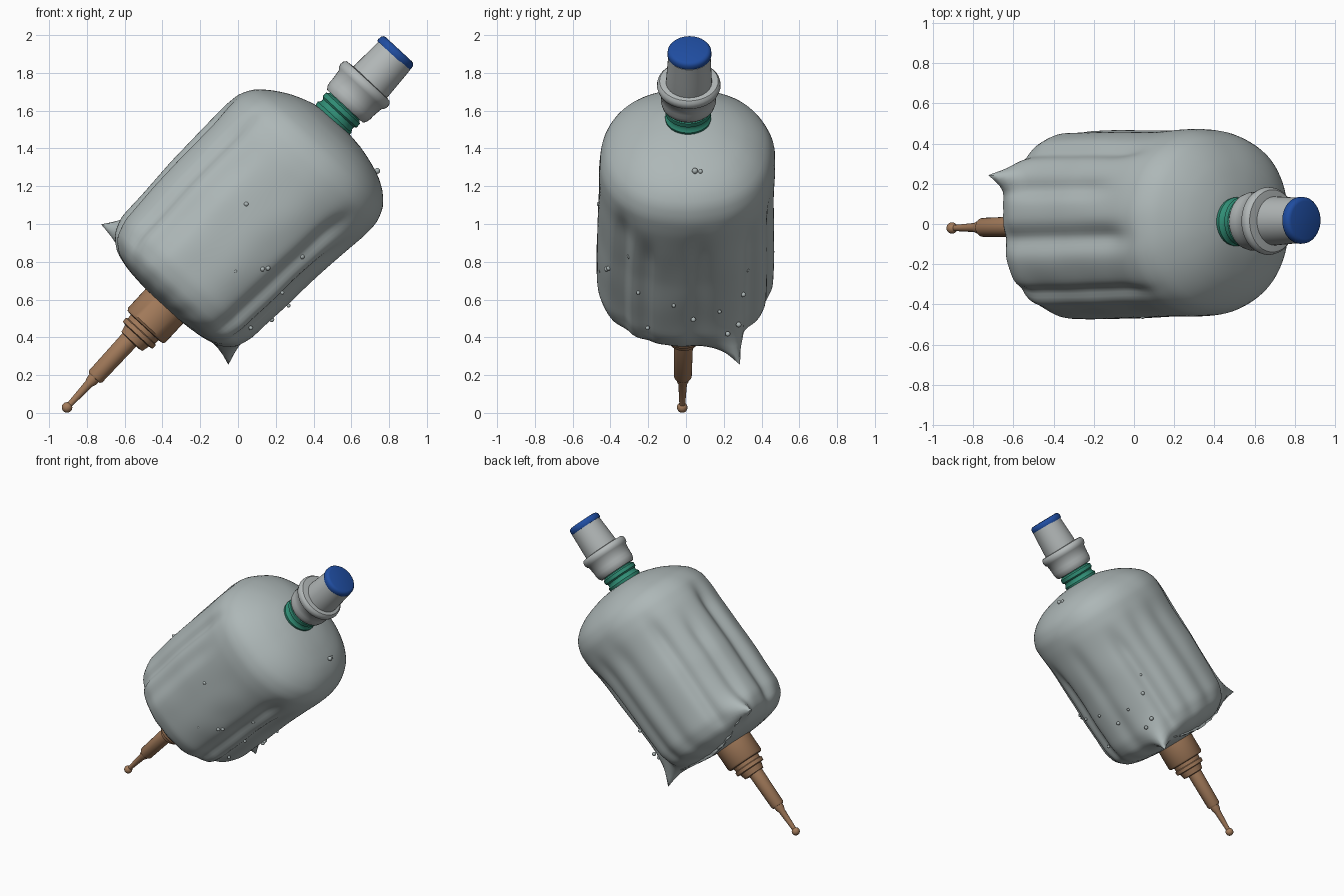
import bpy, bmesh, math, random
from mathutils import Vector, noise

if "Cube" in bpy.data.objects:
    bpy.data.objects.remove(bpy.data.objects["Cube"])

random.seed(4)
A = Vector((0.678, 0.0, 0.735))      # long axis of the bottle
P = Vector((-0.735, 0.0, 0.678))     # across the axis, up and left


def loc(u, v, y):
    """Position from distance along the axis, across it, and sideways."""
    return Vector((0, y + 0.015 * u, 1.01)) + A * u + P * v


def material(name, rgb):
    m = bpy.data.materials.new(name)
    m.diffuse_color = (*rgb, 1)
    m.use_nodes = True
    m.node_tree.nodes["Principled BSDF"].inputs["Base Color"].default_value = m.diffuse_color
    return m


GREY = material("pale grey", (0.42, 0.475, 0.475))
LIGHT = material("cap grey", (0.45, 0.48, 0.48))
BROWN = material("brown", (0.37, 0.20, 0.105))
GREEN = material("green", (0.03, 0.27, 0.18))
BLUE = material("blue", (0.014, 0.075, 0.36))


def finish(name, bm, mat, angle=40):
    bmesh.ops.recalc_face_normals(bm, faces=bm.faces)
    me = bpy.data.meshes.new(name)
    bm.to_mesh(me)
    bm.free()
    ob = bpy.data.objects.new(name, me)
    bpy.context.collection.objects.link(ob)
    me.materials.append(mat)
    bpy.ops.object.select_all(action='DESELECT')
    ob.select_set(True)
    bpy.context.view_layer.objects.active = ob
    bpy.ops.object.shade_smooth_by_angle(angle=math.radians(angle))
    return ob


def skin(rows, bm):
    """Join rings of points into a closed tube."""
    rings = [[bm.verts.new(p) for p in r] for r in rows]
    n = len(rings[0])
    for a, b in zip(rings, rings[1:]):
        for i in range(n):
            bm.faces.new((a[i], a[(i + 1) % n], b[(i + 1) % n], b[i]))
    bm.faces.new(rings[0])
    bm.faces.new(rings[-1])


def lathe(name, profile, mat, v0=0.0, n=40):
    bm = bmesh.new()
    ts = [2 * math.pi * i / n for i in range(n)]
    skin([[loc(u, v0 + r * math.cos(t), r * math.sin(t)) for t in ts]
          for u, r in profile], bm)
    return finish(name, bm, mat)


def ramp(x, a, b):
    t = max(0, min(1, (x - a) / (b - a)))
    return t * t * (3 - 2 * t)


# crumpled bag body: profile rows (along, radius, sideways offset)
PROFILE = [(-0.595, 0.01, 0), (-0.592, 0.14, 0), (-0.578, 0.27, 0), (-0.55, 0.37, 0),
           (-0.49, 0.44, 0), (-0.40, 0.472, 0), (0.0, 0.49, -0.01), (0.40, 0.505, -0.035),
           (0.50, 0.498, -0.042), (0.58, 0.462, -0.05), (0.64, 0.395, -0.06),
           (0.69, 0.31, -0.06), (0.735, 0.17, -0.04), (0.75, 0.01, -0.01)]
# long folds: angle, depth, angular width, where each one ends
FOLDS = [(-9, 0.045, 7, 0.45), (-45, 0.035, 4, 0.48), (-63, 0.015, 6, 0.35),
         (-135, 0.04, 6, 0.42), (-153, 0.035, 5, 0.30), (133, 0.045, 6, 0.32),
         (172, 0.015, 7, 0.40), (86, 0.018, 8, 0.40), (110, 0.02, 6, 0.40),
         (22, 0.03, 5, 0.30), (49, 0.035, 5, 0.42)]


def body_point(u, r, v0, t):
    c, s = math.cos(t), math.sin(t)
    k = (abs(c) ** 2.25 + abs(s) ** 2.25) ** (-1 / 2.25)
    cut = 0
    for ang, depth, width, end in FOLDS:
        d = (math.degrees(t) - ang + 180) % 360 - 180
        cut += depth * math.exp(-(d / width) ** 2) * (1 - ramp(u, end - 0.18, end + 0.08))
    cut *= ramp(u, -0.58, -0.40)
    lump = 0.006 * noise.noise(Vector((u * 4, c * 2.5, s * 2.5))) * ramp(r, 0.1, 0.4)
    # gathered pleats round the lower end
    pleat = 0.005 * math.sin(t * 17 + 2 * c) * ramp(r, 0.1, 0.3) * (1 - ramp(u, -0.57, -0.45))
    q = r * k - cut + lump + pleat
    wide = 0.995 - 0.07 * ramp(u, -0.45, 0.45)
    return loc(u, v0 + q * c, q * s * wide)


rows = []
N = 160
for a, b in zip(PROFILE, PROFILE[1:]):
    steps = max(3, round((b[0] - a[0]) / 0.025))
    for i in range(steps):
        f = i / steps
        w = [x + (y - x) * f for x, y in zip(a, b)]
        rows.append([body_point(*w, 2 * math.pi * j / N) for j in range(N)])
rows.append([body_point(*PROFILE[-1], 2 * math.pi * j / N) for j in range(N)])
bm = bmesh.new()
skin(rows, bm)
for _ in range(4):
    bmesh.ops.smooth_vert(bm, verts=bm.verts, factor=0.4,
                          use_axis_x=True, use_axis_y=True, use_axis_z=True)
# pull the skin out into two pinched corners at the lower end
for tip in (loc(-0.50, 0.525, 0.25), loc(-0.59, -0.475, 0.295)):
    near = min((v.co for v in bm.verts), key=lambda p: (p - tip).length).copy()
    for v in bm.verts:
        w = math.exp(-((v.co - near).length / 0.055) ** 1.2)
        v.co += (tip - near) * w
finish("bag_body", bm, GREY, 70)

# ragged seam joining the two corners
bm = bmesh.new()
strip = []
for i in range(29):
    f = i / 28
    v = 0.43 - 0.83 * f
    u = -0.49 - 0.085 * math.sin(math.pi * min(1, f * 1.05)) - 0.04 * f + random.uniform(-0.006, 0.006)
    y = 0.265 + random.uniform(-0.008, 0.008)
    strip.append([loc(u, v, y - 0.012), loc(u, v, y + 0.012),
                  loc(u + 0.10, v * 0.9, y + 0.025), loc(u + 0.10, v * 0.9, y - 0.025)])
skin(strip, bm)
finish("bottom_seam", bm, GREY)

# small crumbs stuck on the skin: mostly underneath and round the neck
bm = bmesh.new()
spots = [(random.uniform(-0.4, 0.4), 0.482, -0.015, random.uniform(115, 245)) for _ in range(18)]
spots += [(random.uniform(0.66, 0.70), 0.30, -0.06, random.uniform(130, 230)) for _ in range(5)]
spots += [(0.1, 0.488, -0.01, -85), (-0.2, 0.475, 0, -110)]
for u, r, v0, deg in spots:
    res = bmesh.ops.create_icosphere(bm, subdivisions=2, radius=random.uniform(0.010, 0.017))
    bmesh.ops.translate(bm, verts=res["verts"], vec=body_point(u, r, v0, math.radians(deg)))
finish("surface_crumbs", bm, GREY, 60)

# green threaded neck
lathe("neck", [(0.70, 0.10), (0.72, 0.116), (0.755, 0.122), (0.77, 0.110), (0.785, 0.110),
               (0.795, 0.122), (0.82, 0.122), (0.83, 0.108), (0.87, 0.108)], GREEN)

# grey collar with rings, then the cap barrel
lathe("collar", [(0.835, 0.09), (0.835, 0.128), (0.85, 0.140), (0.875, 0.146), (0.90, 0.146),
                 (0.955, 0.153), (0.965, 0.163), (0.985, 0.169), (1.003, 0.166),
                 (1.016, 0.155), (1.022, 0.10)], LIGHT)
lathe("cap_barrel", [(1.0, 0.122), (1.04, 0.121), (1.10, 0.118), (1.21, 0.112)], LIGHT, -0.012)
lathe("cap_top", [(1.205, 0.10), (1.205, 0.114), (1.215, 0.117), (1.235, 0.115),
                  (1.246, 0.107), (1.25, 0.095)], BLUE, -0.006)

# brown lower fitting: block, stepped rings and shaft
lathe("lower_fitting", [(-0.54, 0.135), (-0.73, 0.135), (-0.742, 0.125), (-0.745, 0.10),
                        (-0.77, 0.098), (-0.775, 0.108), (-0.80, 0.106), (-0.805, 0.085),
                        (-0.845, 0.075), (-0.85, 0.05)], BROWN, -0.015)
lathe("shaft", [(-0.83, 0.051), (-1.11, 0.047), (-1.122, 0.04), (-1.123, 0.02)], BROWN, 0.0, 28)
# thin rod ending in a ball
lathe("rod", [(-1.11, 0.033), (-1.145, 0.031), (-1.165, 0.023), (-1.32, 0.015)], BROWN, 0.0, 24)
bm = bmesh.new()
bmesh.ops.create_uvsphere(bm, u_segments=24, v_segments=14, radius=0.028)
bmesh.ops.translate(bm, verts=bm.verts, vec=loc(-1.335, 0, 0))
finish("rod_tip", bm, BROWN)
